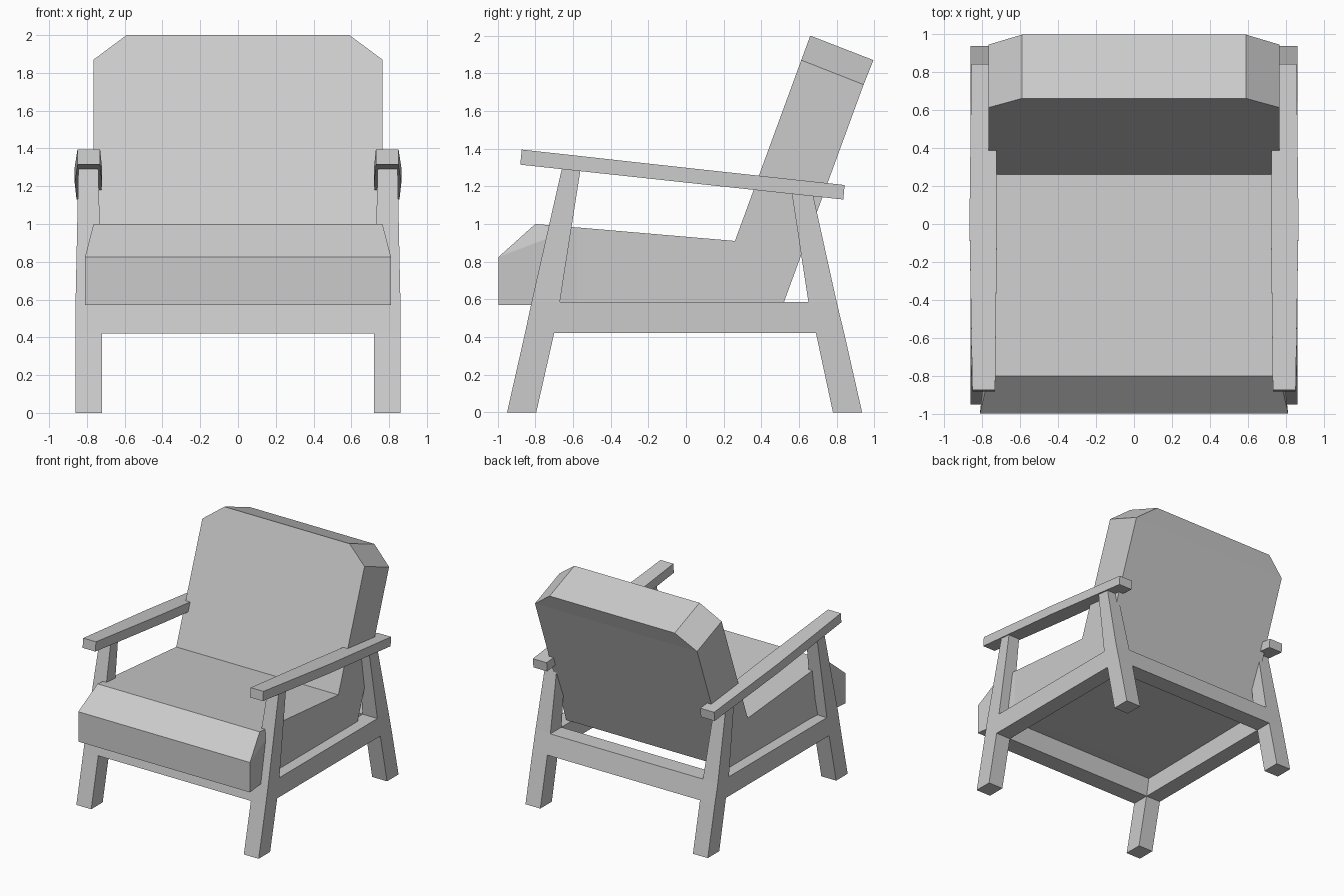
import bpy
import bmesh

cube = bpy.data.objects.get("Cube")
if cube:
    bpy.data.objects.remove(cube, do_unlink=True)

grey = bpy.data.materials.new("light_grey")
grey.use_nodes = True
grey.diffuse_color = (0.6, 0.6, 0.6, 1)
grey.node_tree.nodes["Principled BSDF"].inputs["Base Color"].default_value = (0.6, 0.6, 0.6, 1)


def loft(name, rings):
    """Bridge matching rings of points and cap both ends."""
    bm = bmesh.new()
    loops = [[bm.verts.new(p) for p in ring] for ring in rings]
    for a, b in zip(loops, loops[1:]):
        for i in range(len(a)):
            j = (i + 1) % len(a)
            bm.faces.new((a[i], a[j], b[j], b[i]))
    bm.faces.new(loops[0])
    bm.faces.new(loops[-1])
    bmesh.ops.connect_verts_nonplanar(bm, angle_limit=0.01, faces=bm.faces[:])
    bmesh.ops.recalc_face_normals(bm, faces=bm.faces[:])
    mesh = bpy.data.meshes.new(name)
    bm.to_mesh(mesh)
    bm.free()
    mesh.materials.append(grey)
    obj = bpy.data.objects.new(name, mesh)
    bpy.context.collection.objects.link(obj)


def across(name, profile):
    """Span a side profile of (half width, y, z) symmetrically across x."""
    loft(name, [[(s * w, y, z) for w, y, z in profile] for s in (-1, 1)])


def level(x0, x1, y0, y1, z):
    return [(x0, y0, z), (x1, y0, z), (x1, y1, z), (x0, y1, z)]


def pair(part, rings):
    """Make the left part and its mirrored right twin."""
    for side, s in (("left", 1), ("right", -1)):
        loft(f"{side}_{part}", [[(s * x, y, z) for x, y, z in r] for r in rings])


# Cushions
W = 0.765
across("seat_cushion", [(0.81, -0.995, 0.57), (0.81, -0.995, 0.825), (W, -0.8, 1.0),
                        (W, -0.58, 0.982), (W, 0.26, 0.91), (W, 0.52, 0.585),
                        (W, -0.58, 0.572)])
loft("back_cushion", [
    [(-W, y0, z0), (-W, y1, z1), (-0.59, y2, z2), (0.59, y2, z2), (W, y1, z1), (W, y0, z0)]
    for y0, z0, y1, z1, y2, z2 in ((0.26, 0.91, 0.612, 1.87, 0.66, 2.0),
                                   (0.52, 0.585, 0.943, 1.74, 0.995, 1.87))])

# Splayed legs, tapering above the rails up to the sloping arms
IN, OUT, LOW, HIGH = 0.72, 0.86, 0.42, 0.585
pair("front_leg", [level(IN, OUT, -0.95, -0.795, 0),
                   level(IN, OUT, -0.855, -0.70, LOW),
                   level(IN, OUT, -0.82, -0.67, HIGH),
                   level(0.74, 0.845, -0.66, -0.56, 1.29)])
pair("back_leg", [level(IN, OUT, 0.78, 0.935, 0),
                  level(IN, OUT, 0.69, 0.84, LOW),
                  level(IN, OUT, 0.65, 0.80, HIGH),
                  level(0.74, 0.845, 0.56, 0.67, 1.175)])

# Rails
pair("side_rail", [level(IN, OUT, -0.70, 0.69, LOW), level(IN, OUT, -0.67, 0.65, HIGH)])
across("front_rail", [(IN, -0.855, LOW), (IN, -0.70, LOW), (IN, -0.67, HIGH), (IN, -0.82, HIGH)])
across("back_rail", [(IN, 0.69, LOW), (IN, 0.84, LOW), (IN, 0.80, HIGH), (IN, 0.65, HIGH)])

# Sloping arms, slightly wider at the middle
pair("arm", [[(a, yb, zb), (b, yb, zb), (b, yt, zt), (a, yt, zt)]
             for a, b, yb, zb, yt, zt in ((0.73, 0.85, -0.88, 1.315, -0.872, 1.395),
                                          (0.72, 0.865, 0.0, 1.22, 0.005, 1.298),
                                          (0.725, 0.855, 0.835, 1.13, 0.842, 1.207))])
